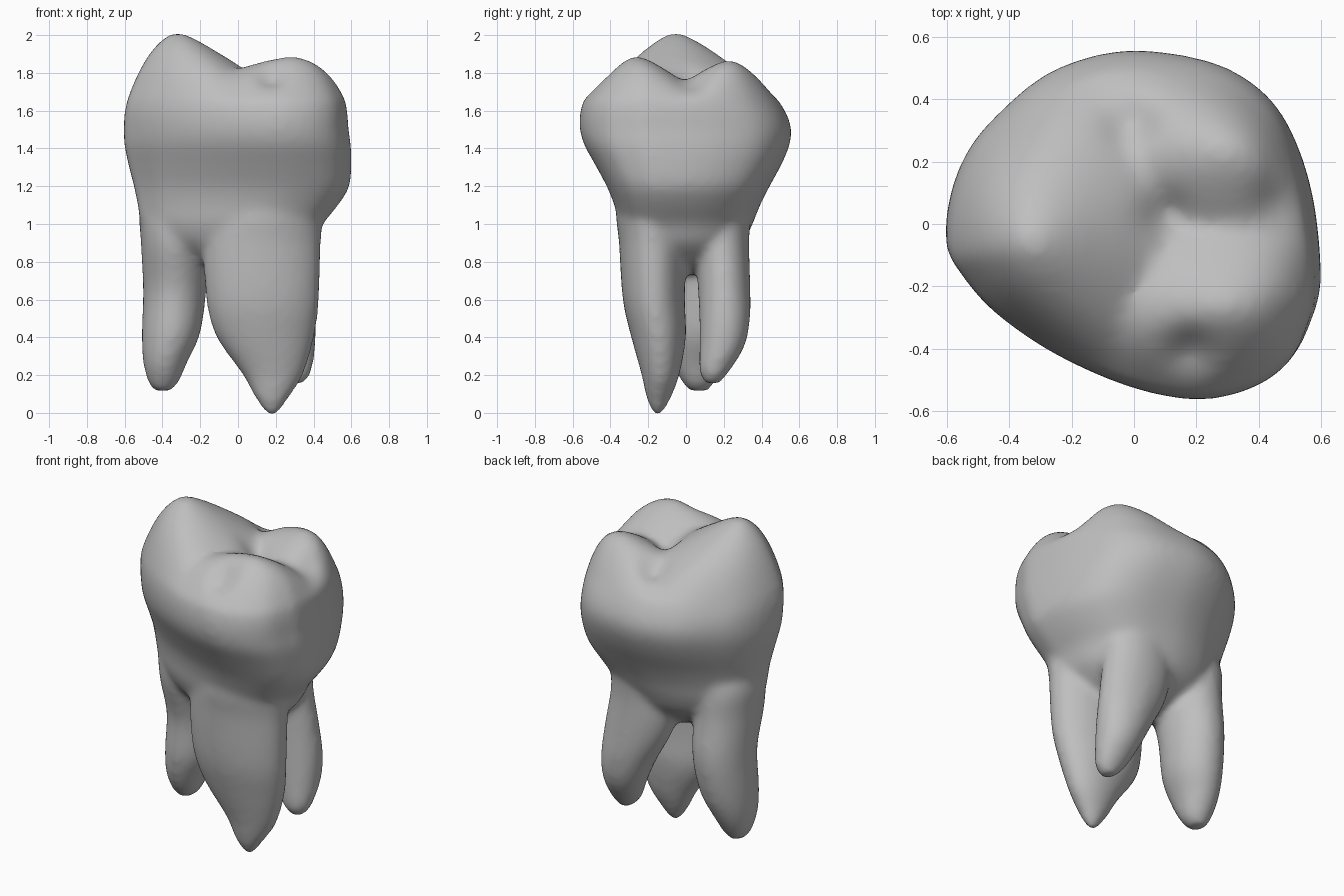
import bpy, bmesh, math
from mathutils import Vector

cube = bpy.data.objects.get("Cube")
if cube:
    bpy.data.objects.remove(cube, do_unlink=True)

enamel = bpy.data.materials.new("plain grey")
enamel.use_nodes = True
colour = (0.52, 0.52, 0.52, 1)
enamel.diffuse_color = colour
enamel.node_tree.nodes["Principled BSDF"].inputs["Base Color"].default_value = colour


def refine(points, steps, closed=False):
    """Points along a smooth curve through the given ones, of any dimension."""
    pts = [Vector(p) for p in points]
    n = len(pts)

    def at(i):
        return pts[i % n] if closed else pts[max(0, min(n - 1, i))]

    fine = []
    for i in range(n if closed else n - 1):
        a, b, c, d = (at(i + k) for k in (-1, 0, 1, 2))
        for k in range(steps):
            t = k / steps
            fine.append(b + (c - a) * (t / 2) + (a * 2 - b * 5 + c * 4 - d) * (t * t / 2)
                        + (b * 3 - a - c * 3 + d) * (t ** 3 / 2))
    return fine if closed else fine + [pts[-1]]


def loft(bm, rings):
    """Skin a stack of rings, bottom to top, and close both ends."""
    loops = [[bm.verts.new(p) for p in ring] for ring in rings]
    count = len(loops[0])
    for low, high in zip(loops, loops[1:]):
        for i in range(count):
            j = (i + 1) % count
            bm.faces.new((low[i], low[j], high[j], high[i]))
    bm.faces.new(loops[0][::-1])
    bm.faces.new(loops[-1])


# Crown plan, anticlockwise
outline = refine([
    (.6, -.2), (.58, .05), (.53, .25), (.45, .4), (.32, .5), (.15, .55), (-.05, .56),
    (-.27, .49), (-.45, .34), (-.54, .22), (-.59, .08), (-.6, -.06), (-.56, -.14),
    (-.45, -.27), (-.25, -.41), (0, -.52), (.22, -.56), (.4, -.52), (.52, -.43), (.58, -.3)],
    4, closed=True)


def crown_ring(z, x0, x1, y0, y1):
    """The plan fitted to the given extents."""
    return [((x0 + x1) / 2 + p.x / .6 * (x1 - x0) / 2,
             (y0 + y1) / 2 + p.y / .56 * (y1 - y0) / 2, z) for p in outline]


# Cusps: x, y, height, slope, stretch along x.  Pits: x, y, depth
cusps = [(-.335, -.06, 2.02, .63, 1), (.31, -.27, 1.895, .68, .5), (.38, .25, 1.895, .68, .55)]
pits = [(0, .33, .06), (.1, .03, .05), (.18, -.41, .07), (.46, .07, .05)]


def chewing_height(x, y):
    ROUND = .06
    height = max(h - k * (math.hypot((x - cx) * s, y - cy, ROUND) - ROUND)
                 for cx, cy, h, k, s in cusps)
    for px, py, depth in pits:
        height -= depth * math.exp(-(math.hypot(x - px, y - py) / .07) ** 2)
    return height


def add_crown(bm):
    walls = [(.74, -.15, .15, -.1, .11),
             (.81, -.32, .3, -.2, .21),
             (.9, -.45, .4, -.3, .3),
             (1.0, -.51, .45, -.35, .35),
             (1.1, -.53, .53, -.38, .39),
             (1.2, -.55, .59, -.42, .44),
             (1.32, -.58, .6, -.485, .505),
             (1.42, -.6, .597, -.54, .545),
             (1.5, -.603, .585, -.562, .555),
             (1.58, -.6, .58, -.562, .53),
             (1.65, -.587, .57, -.547, .49)]
    rings = [crown_ring(*w) for w in refine(walls, 3)]
    rim = rings[-1]
    base = rim[0][2]
    CAPS = 24
    for n in range(1, CAPS):
        s = math.cos(n / CAPS * math.pi / 2)
        rings.append([(x * s, y * s, base + (chewing_height(x * s, y * s) - base) * (1 - s ** 7))
                      for x, y, z in rim])
    loft(bm, rings)


def add_root(bm, sections):
    """Sections are z, centre x, centre y, radius x, radius y."""
    SIDES = 28
    turns = [2 * math.pi * i / SIDES for i in range(SIDES)]
    loft(bm, [[(cx + rx * math.cos(t), cy + ry * math.sin(t), z) for t in turns]
              for z, cx, cy, rx, ry in refine(sections, 4)])


front_root = [(-.015, .18, -.15, .025, .02), (.08, .18, -.145, .09, .065),
              (.2, .185, -.135, .16, .1), (.4, .145, -.145, .26, .145),
              (.6, .13, -.17, .3, .165), (.9, .13, -.175, .31, .18),
              (1.1, .16, -.165, .28, .2), (1.3, .15, -.1, .18, .14)]
side_root = [(.115, -.4, .07, .04, .05), (.16, -.395, .065, .08, .085),
             (.27, -.385, .07, .118, .145), (.42, -.355, .085, .155, .19),
             (.65, -.335, .1, .168, .21), (.9, -.335, .055, .18, .23),
             (1.1, -.33, .05, .19, .22), (1.3, -.28, .03, .16, .16)]
back_root = [(.155, .31, .14, .04, .04), (.22, .3, .15, .09, .08), (.35, .28, .19, .13, .12),
             (.5, .245, .205, .168, .135), (.7, .18, .2, .21, .14),
             (.9, .14, .19, .22, .145), (1.1, .15, .18, .2, .16), (1.3, .15, .15, .14, .14)]

bm = bmesh.new()
add_crown(bm)
for sections in (front_root, side_root, back_root):
    add_root(bm, sections)
mesh = bpy.data.meshes.new("tooth")
bm.to_mesh(mesh)
bm.free()
mesh.materials.append(enamel)
tooth = bpy.data.objects.new("tooth", mesh)
bpy.context.collection.objects.link(tooth)

# Fuse crown and roots into one skin, then soften the joins
fuse = tooth.modifiers.new("fuse", "REMESH")
fuse.mode = "VOXEL"
fuse.voxel_size = .02
fuse.use_smooth_shade = True
soften = tooth.modifiers.new("soften", "SMOOTH")
soften.factor = .5
soften.iterations = 14
